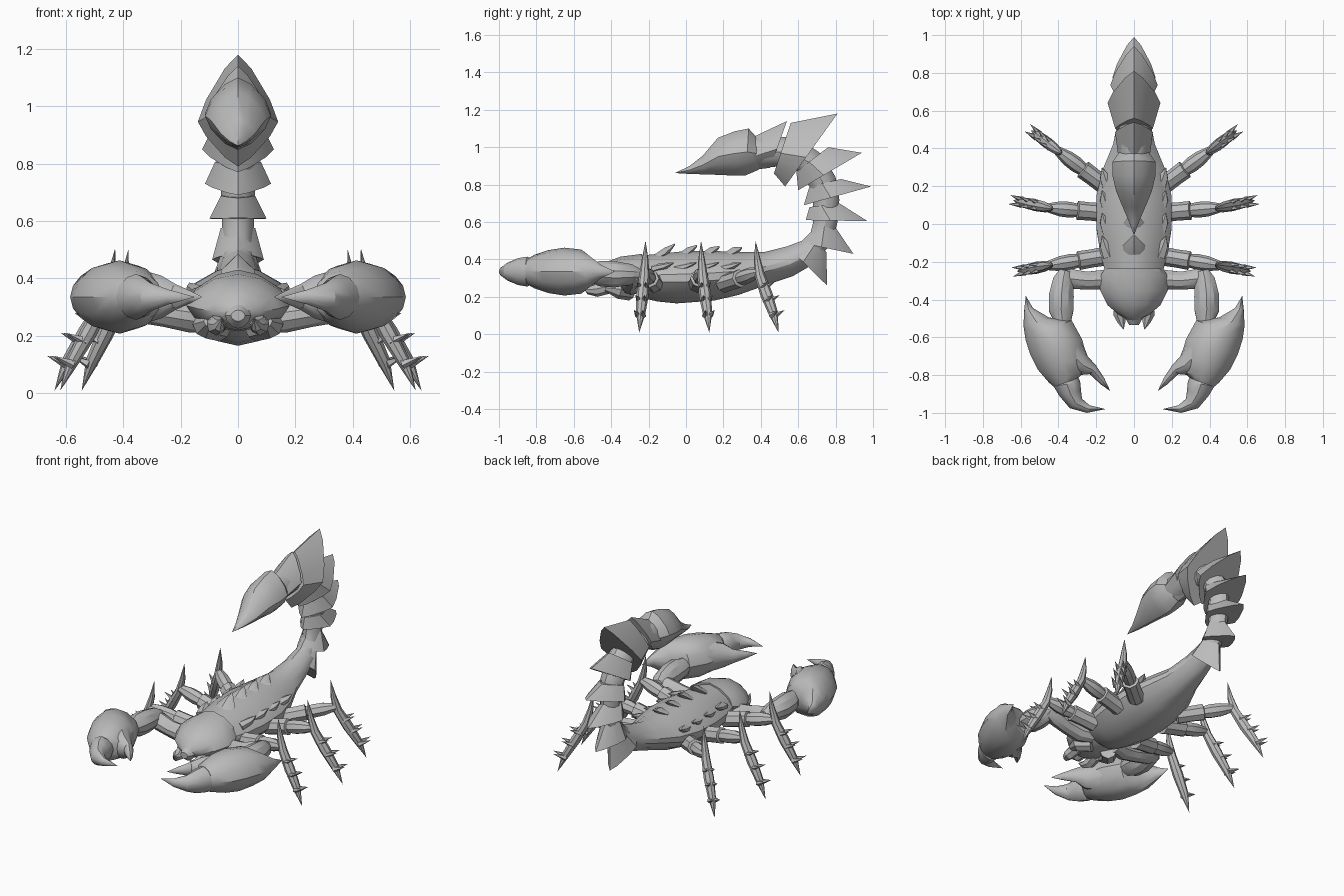
import bpy, bmesh, math
from mathutils import Vector as V

shell = bpy.data.materials.new("shell_grey")
shell.diffuse_color = (0.5, 0.5, 0.5, 1)


def loft(name, rings, n=10, side=1, angle=32):
    """Skin rings of (edge point, opposite edge point, half-width vector, widest position, exponent)."""
    bm = bmesh.new()
    loops = []
    for p, q, w, f, e in rings:
        loop = []
        for i in range(n):
            t = 2 * math.pi * i / n
            c, s = math.cos(t), math.sin(t)
            u = math.copysign(abs(c) ** e, c)
            k = math.copysign(abs(s) ** e, s)
            pos = f * (1 - u) if u > 0 else f - (1 - f) * u
            co = p.lerp(q, pos) + w * k
            loop.append(bm.verts.new((co.x * side, co.y, co.z)))
        loops.append(loop)
    for a, b in zip(loops, loops[1:]):
        for i in range(n):
            j = (i + 1) % n
            bm.faces.new((a[i], a[j], b[j], b[i]))
    bm.faces.new(loops[0])
    bm.faces.new(loops[-1])
    bmesh.ops.remove_doubles(bm, verts=bm.verts, dist=1e-4)
    bmesh.ops.dissolve_degenerate(bm, edges=bm.edges, dist=1e-5)
    bmesh.ops.recalc_face_normals(bm, faces=bm.faces)
    me = bpy.data.meshes.new(name)
    bm.to_mesh(me)
    bm.free()
    me.materials.append(shell)
    ob = bpy.data.objects.new(name, me)
    bpy.context.collection.objects.link(ob)
    bpy.ops.object.select_all(action='DESELECT')
    ob.select_set(True)
    bpy.context.view_layer.objects.active = ob
    bpy.ops.object.shade_smooth_by_angle(angle=math.radians(angle))
    return ob


def spine(name, rows, f=0.5, e=1.15, n=12):
    """Symmetric part: rows of (y1, z1, y2, z2, half width)."""
    return loft(name, [(V((0, a, b)), V((0, c, d)), V((w, 0, 0)), f, e)
                       for a, b, c, d, w in rows], n)


def slab(name, rows, z, side):
    """Claw part: rows of (x1, y1, x2, y2, half height)."""
    return loft(name, [(V((a, b, z)), V((c, d, z)), V((0, 0, h)), 0.5, 1.1)
                       for a, b, c, d, h in rows], 12, side)


def limb(name, pts, side, n=8, flat=1.0):
    """Tube through (x, y, z, radius) points."""
    ps = [V(p[:3]) for p in pts]
    rings = []
    for i, p in enumerate(ps):
        d = (ps[min(i + 1, len(ps) - 1)] - ps[max(i - 1, 0)]).normalized()
        up = V((0, 0, 1)) if abs(d.z) < 0.75 else V((1, 0, 0))
        a = d.cross(up).normalized()
        b = d.cross(a)
        r = pts[i][3]
        rings.append((p + b * r * flat, p - b * r * flat, a * r, 0.5, 1.1))
    return loft(name, rings, n, side)


# trunk and head shield
spine("body", [(-.28, .39, -.27, .22, .13), (-.25, .42, -.24, .195, .16),
               (-.15, .43, -.15, .175, .185), (0, .445, -.05, .165, .205),
               (.15, .445, .15, .18, .205), (.30, .44, .28, .21, .17),
               (.42, .44, .42, .26, .115), (.54, .47, .57, .31, .085),
               (.62, .50, .69, .38, .07)], f=.52, e=1.25, n=14)
spine("head_shield", [(-.235, .43, -.24, .24, .155), (-.27, .425, -.27, .225, .175),
                      (-.35, .415, -.35, .215, .18), (-.43, .385, -.43, .22, .14),
                      (-.485, .345, -.47, .235, .085), (-.515, .30, -.50, .26, .03)], f=.55)
spine("mouth", [(-.45, .31, -.45, .23, .04), (-.50, .315, -.50, .225, .045),
                (-.535, .29, -.535, .25, .025)])

# raised scales along the back
for i, y in enumerate((-.17, -.05, .07, .19)):
    spine("back_scale", [(y, .425, y, .38, .05), (y + .06, .465, y + .05, .39, .06),
                         (y + .11, .485 - .006 * i, y + .11, .475 - .006 * i, .006)], e=1.5, n=8)
    for s in (1, -1):
        limb("flank_scale", [(.13, y, .35, .04), (.155, y + .06, .365, .03),
                             (.17, y + .11, .385, 0)], s, 6, .6)

# tail core and flared, barbed tail plates
spine("tail_core", [(.66, .37, .58, .48, .06), (.78, .48, .66, .52, .055),
                    (.81, .60, .68, .60, .055), (.82, .72, .68, .71, .06),
                    (.80, .84, .66, .79, .07), (.73, .96, .60, .87, .075),
                    (.60, 1.05, .52, .90, .08), (.42, 1.06, .42, .89, .08),
                    (.33, 1.05, .33, .89, .07)])
plates = [(.755, .26, .54, .47, .095, .75, .44, .65, .51, .06),
          (.895, .43, .61, .49, .09, .80, .57, .70, .58, .06),
          (.97, .605, .64, .61, .10, .82, .70, .66, .68, .06),
          (.99, .79, .63, .69, .115, .83, .83, .66, .79, .08),
          (.94, .97, .60, .77, .125, .76, 1.00, .59, .87, .09),
          (.81, 1.18, .53, .79, .14, .56, 1.13, .47, .86, .10),
          (.54, 1.14, .45, .89, .10, .37, 1.06, .37, .88, .085)]
for a, b, c, d, w, g, h, k, m, w2 in plates:
    spine("tail_plate", [(a, b, c, d, w), (g, h, k, m, w2)], f=.6, e=1.6, n=12)
spine("stinger", [(.38, 1.05, .39, .88, .075), (.335, 1.10, .32, .85, .115),
                  (.26, 1.085, .26, .848, .115), (.17, 1.05, .18, .852, .095),
                  (.09, .955, .09, .855, .06), (.02, .90, .02, .857, .03),
                  (-.06, .862, -.06, .862, 0)], f=.5, e=1.35)

# walking legs: (hip x, y), (knee x, y), (foot x, y)
legs = [((.15, -.17), (.45, -.22), (.62, -.25)),
        ((.16, .06), (.45, .085), (.64, .125)),
        ((.15, .20), (.40, .385), (.545, .495))]

for s in (1, -1):
    for hip, knee, foot in legs:
        h, k, f = V((*hip, .27)), V((*knee, .33)), V((*foot, 0))

        def along(t, z):
            p = k.lerp(f, t)
            return (p.x, p.y, z)

        def thigh(t, r):
            p = h.lerp(k, t)
            return (p.x, p.y, p.z, r)

        limb("leg_hip", [thigh(0, .05), thigh(.25, .048), thigh(.48, .05), thigh(.5, .03)], s)
        limb("leg_thigh", [thigh(.42, .032), thigh(.62, .042), thigh(.8, .04),
                           thigh(1, .026), thigh(1.08, .018)], s)
        limb("leg_shin", [(*along(-.12, .50), 0), (*along(-.04, .40), .018),
                          (*along(.1, .31), .028), (*along(.42, .21), .033),
                          (*along(.75, .11), .025), (*along(1, .008), 0)], s, 8, .9)
        # barbs on the outer edge of the shin
        out = (f - V((k.x, k.y, 0))).normalized()
        across = V((-out.y, out.x, 0))
        for t, z in ((.25, .25), (.5, .18), (.75, .10)):
            for lean in (.022, -.022):
                b = V(along(t, z)) + across * lean * .6
                tip = b + out * .07 + across * lean * .5 + V((0, 0, .03))
                limb("shin_barb", [(*b, .018), (*tip, 0)], s, 5)

    # pincer arm
    limb("upper_arm", [(.08, -.27, .26, .045), (.16, -.295, .265, .055), (.25, -.30, .28, .05),
                       (.34, -.29, .30, .055), (.40, -.285, .315, .035)], s, 10)
    limb("forearm", [(.365, -.245, .32, .03), (.375, -.29, .32, .055), (.385, -.38, .32, .07),
                     (.385, -.46, .325, .068), (.38, -.51, .33, .05),
                     (.39, -.55, .335, .05)], s, 10)

    # pincer
    slab("claw_palm", [(.573, -.38, .573, -.38, 0), (.582, -.46, .535, -.445, .035),
                       (.585, -.54, .45, -.495, .085), (.575, -.61, .33, -.51, .118),
                       (.55, -.69, .275, -.61, .128), (.51, -.77, .25, -.70, .115),
                       (.45, -.84, .26, -.78, .09), (.415, -.87, .30, -.82, .07)], .335, s)
    slab("fixed_finger", [(.36, -.79, .28, -.61, .09), (.29, -.80, .245, -.70, .075),
                          (.235, -.795, .20, -.75, .045), (.175, -.85, .158, -.815, .022),
                          (.125, -.885, .125, -.885, 0)], .335, s)
    slab("moving_finger", [(.41, -.83, .30, -.80, .06), (.425, -.86, .285, -.835, .08),
                           (.395, -.91, .28, -.885, .072), (.34, -.975, .275, -.925, .05),
                           (.25, -1.0, .235, -.96, .026), (.15, -.98, .15, -.98, 0)], .335, s)

    # small mouth fangs and feeler bases under the head
    limb("fang", [(.07, -.42, .25, .035), (.075, -.48, .235, .035), (.065, -.52, .235, .022),
                  (.055, -.56, .26, 0)], s, 7)
    limb("throat_lobe", [(.06, -.30, .23, .05), (.11, -.36, .24, .05), (.10, -.43, .25, .02)], s)
